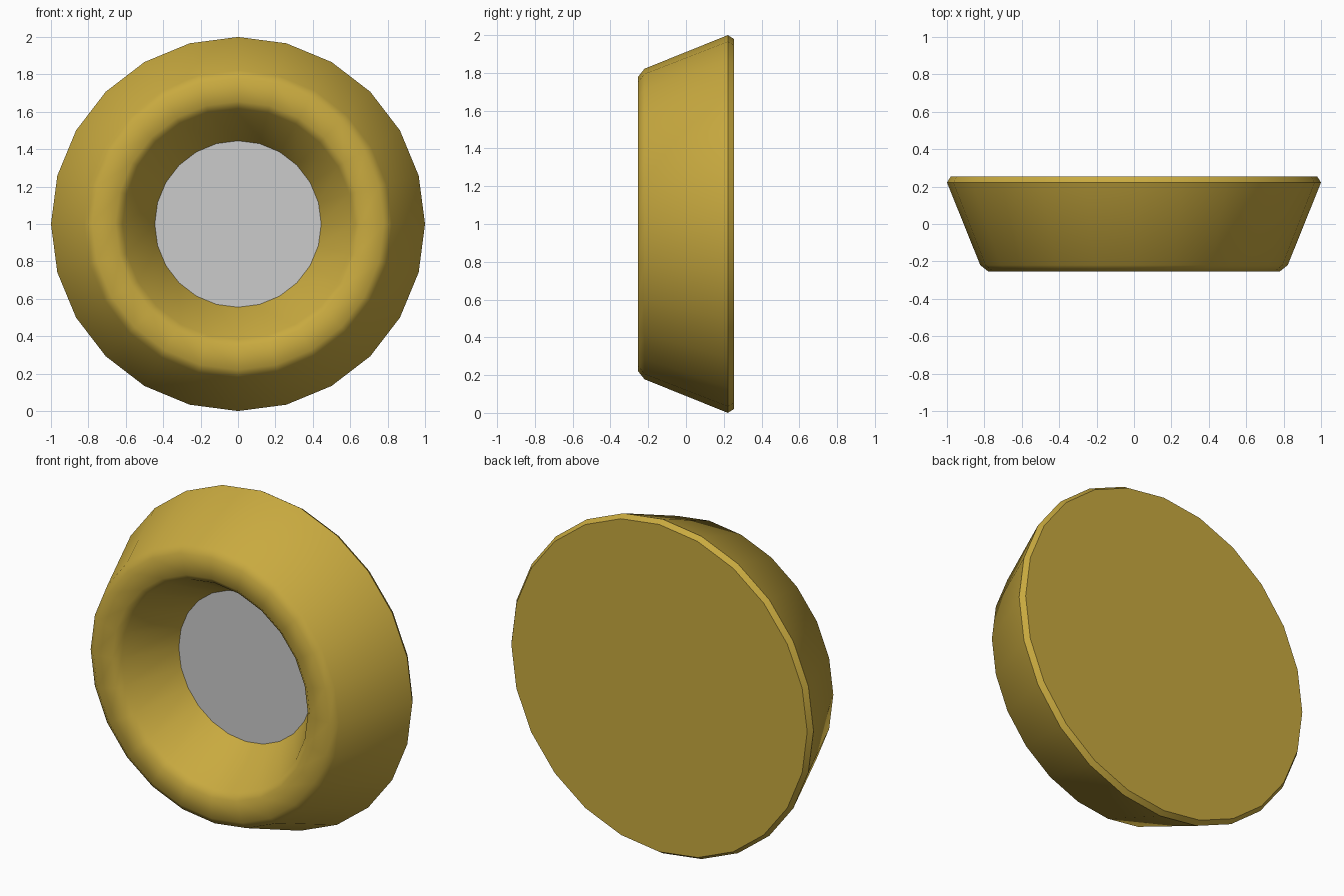
import bpy, bmesh, math

if "Cube" in bpy.data.objects:
    bpy.data.objects.remove(bpy.data.objects["Cube"])

SIDES = 24
CENTRE_Z = 1.0


def add_ring(bm, r, y):
    # ring of vertices around the y axis
    return [bm.verts.new((r * math.sin(2 * math.pi * i / SIDES), y,
                          CENTRE_Z + r * math.cos(2 * math.pi * i / SIDES)))
            for i in range(SIDES)]


def make_object(name, bm, colour=None):
    bmesh.ops.recalc_face_normals(bm, faces=bm.faces)
    mesh = bpy.data.meshes.new(name)
    bm.to_mesh(mesh)
    bm.free()
    obj = bpy.data.objects.new(name, mesh)
    bpy.context.collection.objects.link(obj)
    if colour:
        mat = bpy.data.materials.new(name + "_colour")
        mat.diffuse_color = colour
        mat.use_nodes = True
        mat.node_tree.nodes["Principled BSDF"].inputs["Base Color"].default_value = mat.diffuse_color
        mesh.materials.append(mat)
    return obj


# lens seat: radius and depth shared by housing and lens
LENS_R, LENS_Y = 0.445, 0.075

# housing: bevelled tapered body with a conical recess, closed at the back
profile = [(0.98, 0.253), (1.0, 0.222), (0.822, -0.22), (0.78, -0.253),
           (0.655, -0.253), (0.617, -0.22), (LENS_R, LENS_Y)]
bm = bmesh.new()
rings = [add_ring(bm, r, y) for r, y in profile]
for a, b in zip(rings, rings[1:]):
    for i in range(SIDES):
        j = (i + 1) % SIDES
        bm.faces.new((a[i], a[j], b[j], b[i]))
bm.faces.new(rings[0])
# temporary cap gives reliable outward normals; the lens takes its place
cap = bm.faces.new(rings[-1])
bmesh.ops.recalc_face_normals(bm, faces=bm.faces)
bm.faces.remove(cap)
housing = make_object("housing", bm, (0.58, 0.40, 0.05, 1))
bpy.ops.object.select_all(action='DESELECT')
housing.select_set(True)
bpy.context.view_layer.objects.active = housing
bpy.ops.object.shade_smooth_by_angle(angle=math.radians(42))

# lens: flat grey disc at the bottom of the recess
bm = bmesh.new()
face = bm.faces.new(add_ring(bm, LENS_R, LENS_Y))
lens = make_object("lens", bm)
if lens.data.polygons[0].normal.y > 0:
    lens.data.flip_normals()
